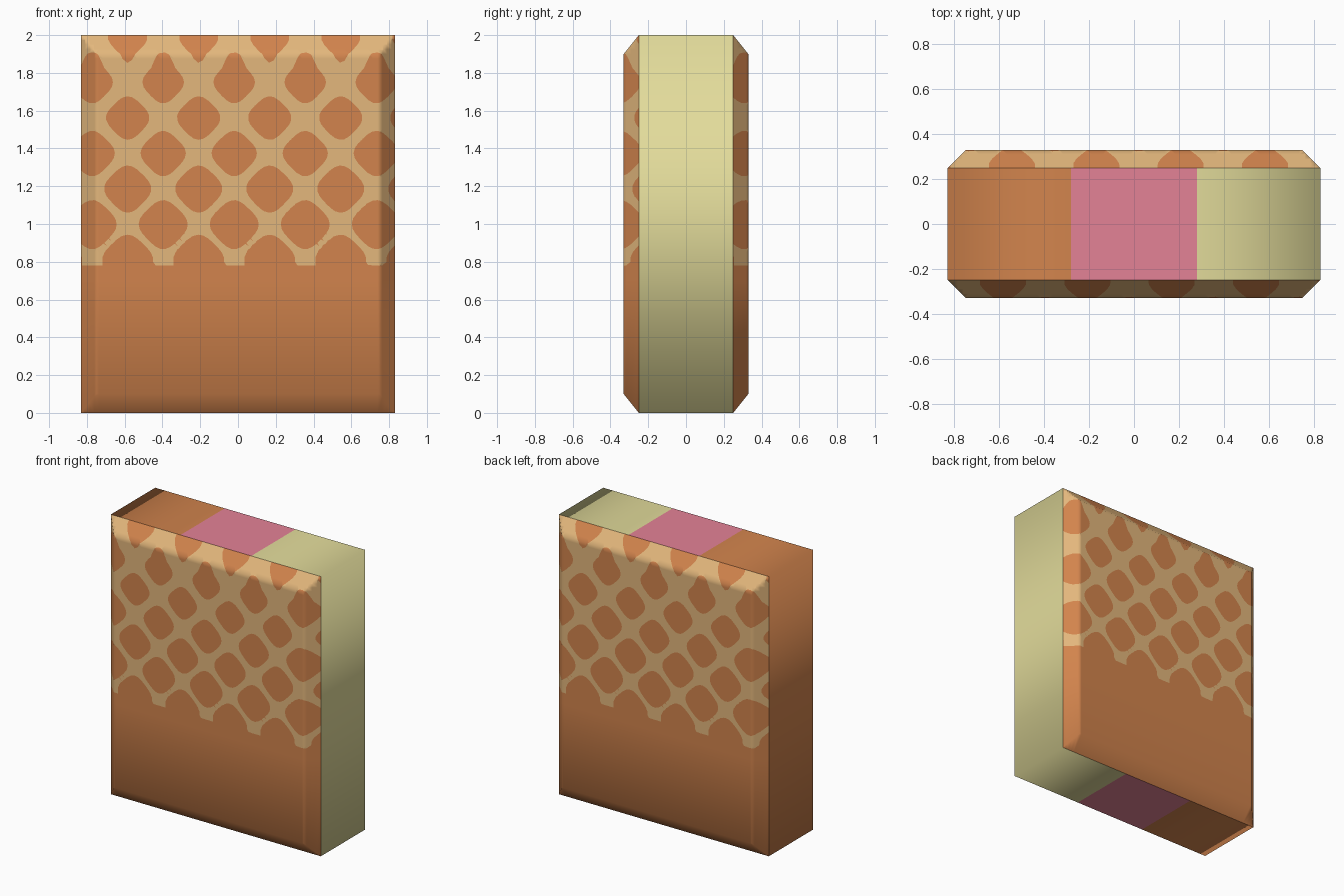
import bpy, bmesh, math
from mathutils import Vector

if "Cube" in bpy.data.objects:
    bpy.data.objects.remove(bpy.data.objects["Cube"])

HX, HEIGHT = 0.83, 2.0           # half width and height of the slab
CORE, FACE = 0.25, 0.33          # half depth of the filling and of the wafers
PITCH, DRIP_Z = 0.376, 0.78      # waffle spacing and lower end of the icing


def material(name, srgb):
    m = bpy.data.materials.new(name)
    lin = [((c / 255 + 0.055) / 1.055) ** 2.4 for c in srgb]
    m.diffuse_color = (*lin, 1)
    m.use_nodes = True
    m.node_tree.nodes["Principled BSDF"].inputs["Base Color"].default_value = m.diffuse_color
    return m


wafer_brown = material("wafer_brown", (210, 132, 77))
icing_tan = material("icing_tan", (227, 183, 124))
berry_pink = material("berry_pink", (228, 130, 150))
vanilla_yellow = material("vanilla_yellow", (227, 220, 155))


def finish(bm, name, mats):
    for f in bm.faces:
        f.smooth = True
    me = bpy.data.meshes.new(name)
    bm.to_mesh(me)
    bm.free()
    for m in mats:
        me.materials.append(m)
    ob = bpy.data.objects.new(name, me)
    bpy.context.collection.objects.link(ob)
    return ob


# Filling: a band of quads around the slab, three flavours side by side
bm = bmesh.new()
xs = [-HX, -0.28, 0.28, HX]
ring = [(x, 0) for x in xs] + [(x, HEIGHT) for x in reversed(xs)]
front = [bm.verts.new((x, -CORE, z)) for x, z in ring]
back = [bm.verts.new((x, CORE, z)) for x, z in ring]
for i in range(len(ring)):
    j = (i + 1) % len(ring)
    f = bm.faces.new((front[j], front[i], back[i], back[j]))
    cx = f.calc_center_median().x
    f.material_index = 0 if cx < -0.28 else 1 if cx < 0.28 else 2
finish(bm, "filling", [wafer_brown, berry_pink, vanilla_yellow])


# Waffle rule: positive on the icing lattice, negative on bare wafer
def icing(p):
    x = p.x + 0.02
    z = p.z - 1.0 - 0.05 * min(1, max(0, (p.z - 1.82) / 0.08))
    wrap = lambda t: abs((t + PITCH / 2) % PITCH - PITCH / 2)
    n = 3.2
    d = (wrap(x + z) ** n + wrap(x - z) ** n) ** (1 / n)
    half = 0.135 - 0.026 * (p.z - 0.8)
    return min(d - half * 2 ** (1 / n), p.z - DRIP_Z)


# Wafer: chamfered plate, sliced into a fine grid over the iced area
bm = bmesh.new()
def rect(x, z0, z1, y):
    return [bm.verts.new(c) for c in
            ((-x, y, z0), (x, y, z0), (x, y, z1), (-x, y, z1))]
inner = rect(0.75, 0.1, 1.9, -FACE)
outer = rect(HX, 0, HEIGHT, -CORE)
bm.faces.new(inner)
for i in range(4):
    j = (i + 1) % 4
    bm.faces.new((outer[i], outer[j], inner[j], inner[i]))


def slices(axis, start, stop, step=0.025):
    for k in range(int((stop - start) / step) + 1):
        co = Vector((0, 0, 0))
        co[axis] = start + k * step
        no = Vector((0, 0, 0))
        no[axis] = 1
        bmesh.ops.bisect_plane(bm, geom=bm.verts[:] + bm.edges[:] + bm.faces[:],
                               dist=1e-5, plane_co=co, plane_no=no)


slices(2, 0.7, 1.99)
slices(0, -0.811, 0.815)
bmesh.ops.triangulate(bm, faces=bm.faces[:])

# Cut the icing outline into the grid, then colour each side of the cut
value = {v: icing(v.co) for v in bm.verts}
cuts = []
for e in bm.edges[:]:
    a, b = e.verts
    fa, fb = value[a], value[b]
    if (fa > 0) != (fb > 0):
        t = min(0.95, max(0.05, fa / (fa - fb)))
        cuts.append(bmesh.utils.edge_split(e, a, t)[1])
bmesh.ops.connect_verts(bm, verts=cuts)
for f in bm.faces:
    f.material_index = int(any(value.get(v, -1) > 0 for v in f.verts))
front_wafer = finish(bm, "front_wafer", [wafer_brown, icing_tan])

# Back wafer: the same plate turned around
back_wafer = bpy.data.objects.new("back_wafer", front_wafer.data)
back_wafer.rotation_euler.z = math.pi
bpy.context.collection.objects.link(back_wafer)
